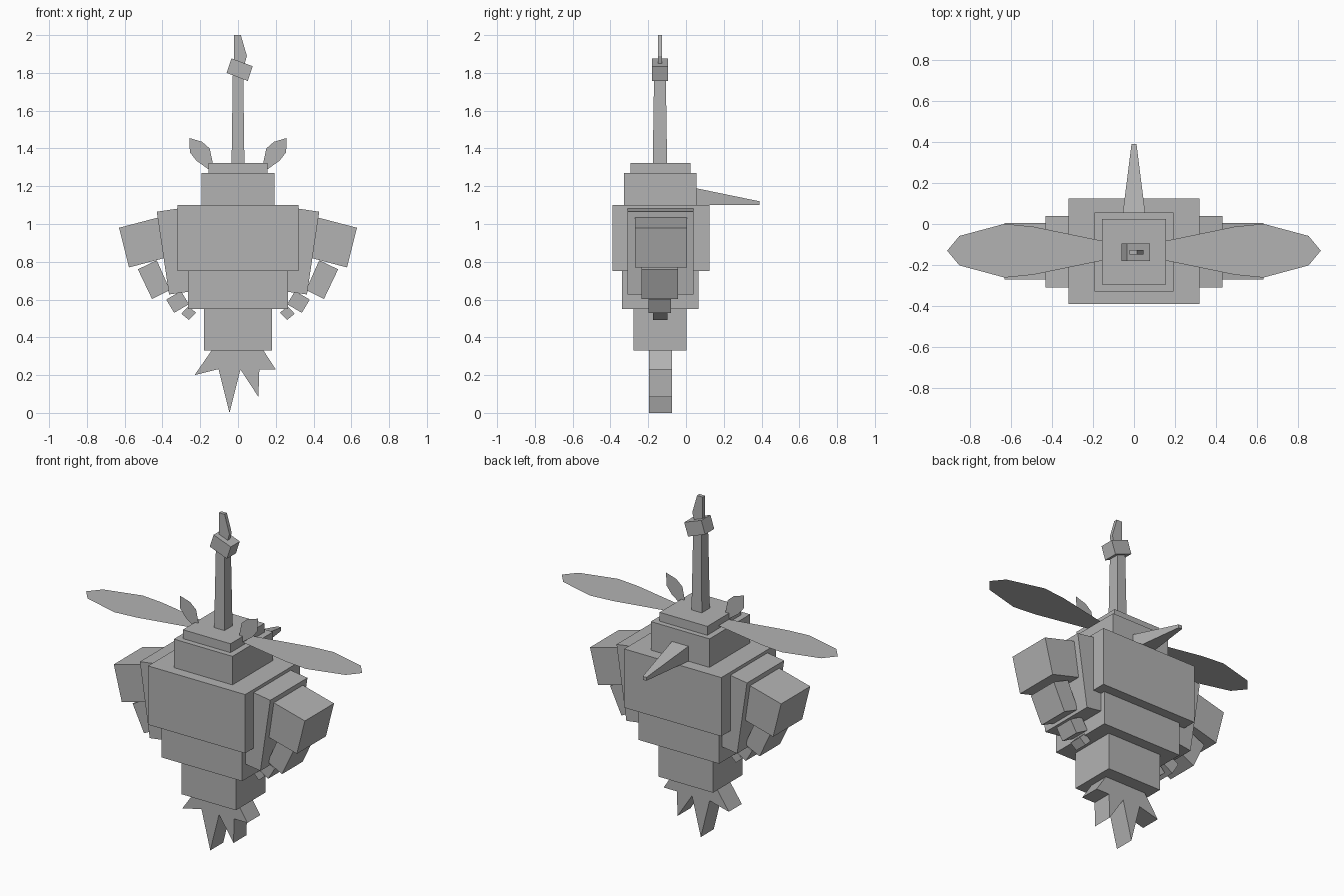
import bpy
import bmesh
from mathutils import Vector

cube = bpy.data.objects.get("Cube")
if cube:
    bpy.data.objects.remove(cube, do_unlink=True)

stone = bpy.data.materials.new("stone_grey")
stone.use_nodes = True
GREY = (0.45, 0.45, 0.45, 1.0)
stone.diffuse_color = GREY
stone.node_tree.nodes["Principled BSDF"].inputs["Base Color"].default_value = GREY


def finish(name, bm):
    bmesh.ops.recalc_face_normals(bm, faces=bm.faces)
    mesh = bpy.data.meshes.new(name)
    bm.to_mesh(mesh)
    bm.free()
    mesh.materials.append(stone)
    obj = bpy.data.objects.new(name, mesh)
    bpy.context.collection.objects.link(obj)
    return obj


def box(name, half_x, y, z, top=1.0):
    """Box centred on x; the top end may be scaled to taper it."""
    bm = bmesh.new()
    bmesh.ops.create_cube(bm, size=1)
    mid = (y[0] + y[1]) / 2
    for v in bm.verts:
        s = top if v.co.z > 0 else 1
        v.co = Vector((v.co.x * 2 * half_x * s,
                       mid + v.co.y * (y[1] - y[0]) * s,
                       z[1] if v.co.z > 0 else z[0]))
    return finish(name, bm)


def prism(name, outline, y):
    """Outline in x and z, pushed from y[0] to y[1]."""
    bm = bmesh.new()
    face = bm.faces.new([bm.verts.new((px, y[0], pz)) for px, pz in outline])
    new = bmesh.ops.extrude_face_region(bm, geom=[face])["geom"]
    bmesh.ops.translate(bm, vec=(0, y[1] - y[0], 0),
                        verts=[v for v in new if isinstance(v, bmesh.types.BMVert)])
    return finish(name, bm)


def sheet(name, points):
    bm = bmesh.new()
    bm.faces.new([bm.verts.new(p) for p in points])
    return finish(name, bm)


def flip(outline, side):
    return [(px * side, pz) for px, pz in outline]


# Stacked body
box("upper_torso", 0.32, (-0.39, 0.125), (0.75, 1.10))
box("lower_torso", 0.265, (-0.34, 0.067), (0.55, 0.75))
box("waist", 0.18, (-0.277, 0.003), (0.33, 0.55))
box("head", 0.193, (-0.328, 0.055), (1.10, 1.27))
box("cap", 0.157, (-0.295, 0.024), (1.27, 1.323))

# Jagged spikes under the waist
prism("root_spikes", [(-0.14, 0.33), (-0.23, 0.20), (-0.103, 0.232), (-0.045, 0.0),
                      (0.013, 0.23), (0.108, 0.085), (0.113, 0.23), (0.20, 0.23),
                      (0.135, 0.33)], (-0.197, -0.075))

# Mast, tilted collar and tip
box("mast", 0.034, (-0.176, -0.10), (1.323, 1.83), top=0.8)
prism("mast_collar", [(-0.035, 1.877), (0.078, 1.835), (0.052, 1.757), (-0.06, 1.80)],
      (-0.18, -0.094))
prism("mast_tip", [(-0.022, 2.0), (0.015, 2.0), (0.047, 1.89), (0.034, 1.845),
                   (-0.022, 1.865)], (-0.148, -0.126))

# Tapered spike on the back of the head
bm = bmesh.new()
base = [(-0.055, 1.10), (0.055, 1.10), (0.055, 1.19), (-0.055, 1.19)]
tip = [(-0.012, 1.10), (0.012, 1.10), (0.012, 1.12), (-0.012, 1.12)]
rings = [[bm.verts.new((px, py, pz)) for px, pz in ring]
         for ring, py in ((base, 0.05), (tip, 0.39))]
for ring in rings:
    bm.faces.new(ring)
for i in range(4):
    j = (i + 1) % 4
    bm.faces.new((rings[0][i], rings[0][j], rings[1][j], rings[1][i]))
finish("back_spike", bm)

# Arm blocks: x-z outline and depth range
ARM = {
    "shoulder_plate": ([(0.22, 1.096), (0.43, 1.065), (0.365, 0.627), (0.2, 0.65)],
                       (-0.31, 0.04)),
    "shoulder_block": ([(0.42, 1.035), (0.63, 0.98), (0.577, 0.77), (0.37, 0.825)],
                       (-0.27, 0.004)),
    "forearm": ([(0.43, 0.808), (0.53, 0.76), (0.455, 0.603), (0.36, 0.65)],
                (-0.235, -0.042)),
    "hand": ([(0.302, 0.645), (0.38, 0.60), (0.338, 0.53), (0.26, 0.575)],
             (-0.198, -0.08)),
    "finger": ([(0.262, 0.565), (0.30, 0.525), (0.26, 0.492), (0.222, 0.53)],
               (-0.176, -0.098)),
}
# Half outlines of the wide flat leaves: x and half width
LEAF = [(0.15, 0.047), (0.49, 0.117), (0.63, 0.131), (0.85, 0.072)]
EAR = [(0.14, 1.28), (0.157, 1.29), (0.22, 1.335), (0.255, 1.38), (0.257, 1.455),
       (0.19, 1.435), (0.15, 1.40), (0.135, 1.33)]

for side, word in ((1, "left"), (-1, "right")):
    for part, (outline, depth) in ARM.items():
        prism(f"{word}_{part}", flip(outline, side), depth)
    edge = [(side * px, -0.13 + w, 1.287) for px, w in LEAF]
    edge.append((side * 0.91, -0.13, 1.287))
    edge += [(side * px, -0.13 - w, 1.287) for px, w in reversed(LEAF)]
    sheet(f"{word}_long_leaf", edge)
    sheet(f"{word}_ear_leaf", [(px, -0.18, pz) for px, pz in flip(EAR, side)])
